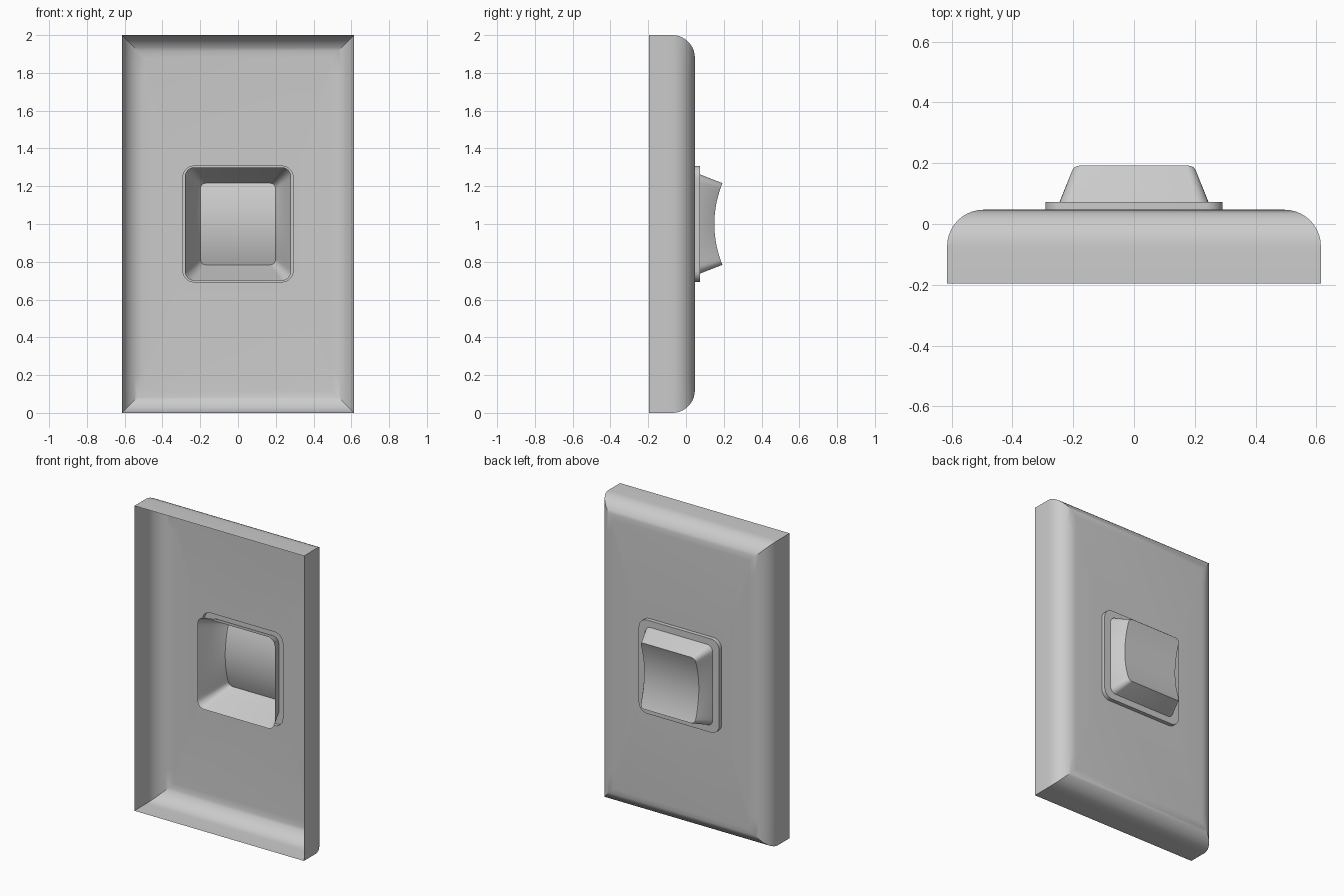
import bpy, bmesh, math

if "Cube" in bpy.data.objects:
    bpy.data.objects.remove(bpy.data.objects["Cube"], do_unlink=True)

MID_Z = 1.0
ARC = 6      # segments per rounded corner
SIDE = 16    # segments along each upright side

grey = bpy.data.materials.new("light_grey")
grey.use_nodes = True
grey.diffuse_color = (0.6, 0.6, 0.6, 1)
grey.node_tree.nodes["Principled BSDF"].inputs["Base Color"].default_value = (0.6, 0.6, 0.6, 1)


def rounded_rect(hx, hz, r, depth):
    """Mirrored rounded rectangle; depth is a number or a function of z."""
    half = []
    for i in range(ARC + 1):
        a = math.pi / 2 * (i / ARC - 1)
        half.append((hx - r + r * math.cos(a), -hz + r + r * math.sin(a)))
    top = [(x, -z) for x, z in reversed(half)]
    for i in range(1, SIDE):
        half.append((hx, (hz - r) * (2 * i / SIDE - 1)))
    half += top
    ring = half + [(-x, z) for x, z in reversed(half)]
    return [(x, depth(z) if callable(depth) else depth, MID_Z + z) for x, z in ring]


def loft(name, rings, cap=False):
    """Skin a stack of rings, optionally closing the last one in rows."""
    bm = bmesh.new()
    loops = [[bm.verts.new(p) for p in ring] for ring in rings]
    n = len(loops[0])
    for a, b in zip(loops, loops[1:]):
        for i in range(n):
            j = (i + 1) % n
            bm.faces.new((a[i], a[j], b[j], b[i]))
    if cap:
        last = loops[-1]
        for i in range(n // 2 - 1):
            bm.faces.new((last[i], last[i + 1], last[n - 2 - i], last[n - 1 - i]))
    bmesh.ops.remove_doubles(bm, verts=bm.verts, dist=0.0001)
    bmesh.ops.dissolve_degenerate(bm, edges=bm.edges, dist=0.0001)
    bmesh.ops.recalc_face_normals(bm, faces=bm.faces)
    mesh = bpy.data.meshes.new(name)
    bm.to_mesh(mesh)
    bm.free()
    mesh.materials.append(grey)
    obj = bpy.data.objects.new(name, mesh)
    bpy.context.collection.objects.link(obj)
    bpy.ops.object.select_all(action='DESELECT')
    obj.select_set(True)
    bpy.context.view_layer.objects.active = obj
    bpy.ops.object.shade_smooth_by_angle(angle=math.radians(30))
    return obj


# Wall plate: open shell with rounded, mitred edges and a central opening
HX, HZ, BACK, FACE, ROUND = 0.615, 1.0, -0.195, 0.047, 0.12
plate = [rounded_rect(HX, HZ, 0, BACK)]
for i in range(11):
    a = math.pi / 2 * i / 10
    inset = ROUND * (1 - math.cos(a))
    plate.append(rounded_rect(HX - inset, HZ - inset, 0, FACE - ROUND * (1 - math.sin(a))))
plate.append(rounded_rect(0.292, 0.307, 0.06, FACE))
loft("wall_plate", plate)

# Raised frame around the opening
loft("switch_frame", [
    rounded_rect(0.292, 0.307, 0.06, FACE),
    rounded_rect(0.292, 0.307, 0.06, 0.073),
    rounded_rect(0.245, 0.264, 0.04, 0.073),
])


# Rocker: tapered shell with a scooped face
def scoop(z):
    return 0.15 + 0.043 * (z / 0.217) ** 2


loft("rocker_switch", [
    rounded_rect(0.281, 0.3, 0.05, -0.02),
    rounded_rect(0.244, 0.262, 0.04, 0.075),
    rounded_rect(0.204, 0.219, 0.03, lambda z: scoop(z) - 0.008),
    rounded_rect(0.198, 0.216, 0.027, scoop),
], cap=True)
